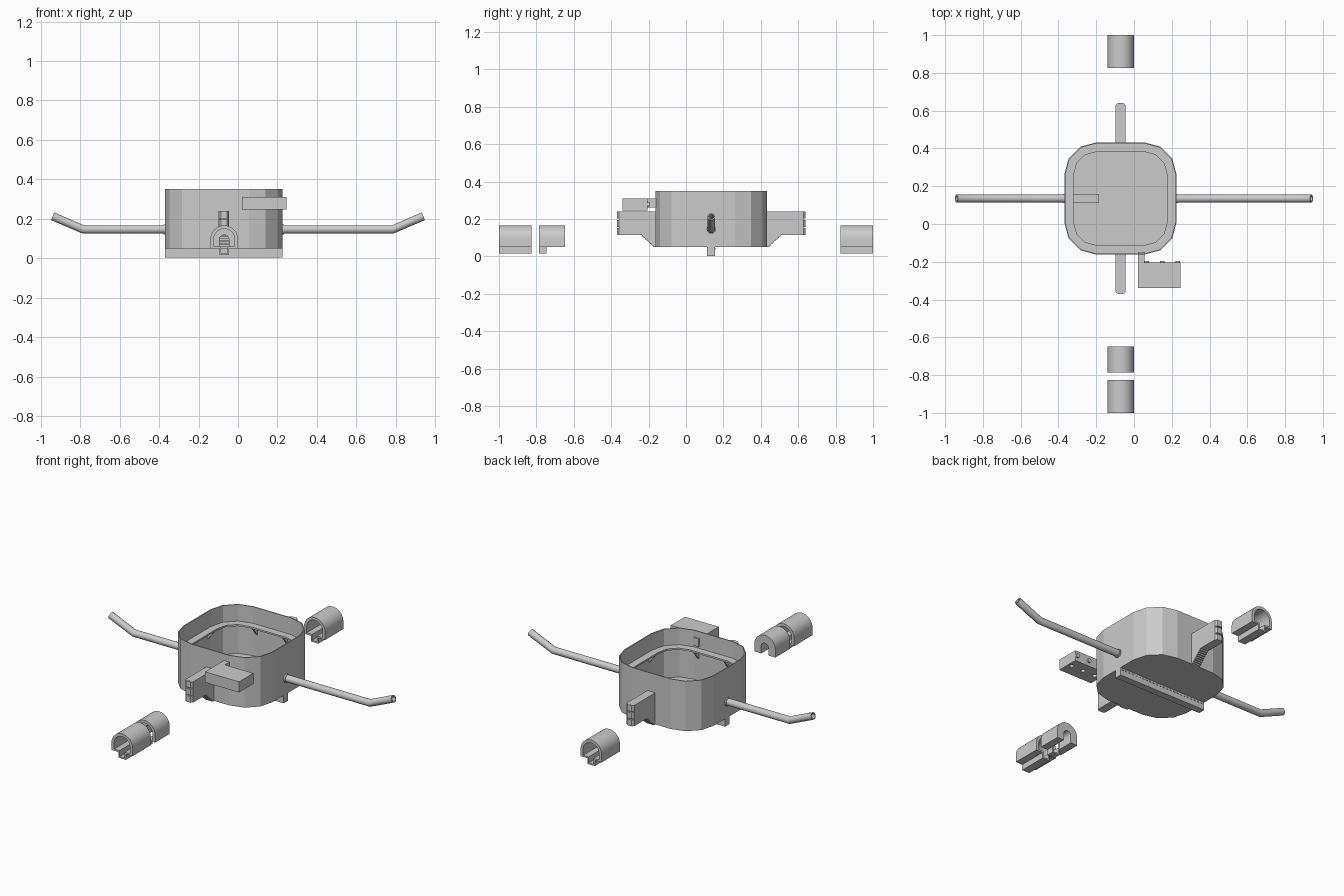
import bpy, bmesh
from math import sin, cos, pi, radians
from mathutils import Vector

if "Cube" in bpy.data.objects:
    bpy.data.objects.remove(bpy.data.objects["Cube"])

CX, CY = -0.072, 0.135


def finish(name, bm, smooth=False):
    bmesh.ops.recalc_face_normals(bm, faces=bm.faces[:])
    me = bpy.data.meshes.new(name)
    bm.to_mesh(me)
    bm.free()
    ob = bpy.data.objects.new(name, me)
    bpy.context.collection.objects.link(ob)
    if smooth:
        bpy.ops.object.select_all(action='DESELECT')
        ob.select_set(True)
        bpy.context.view_layer.objects.active = ob
        bpy.ops.object.shade_smooth_by_angle(angle=radians(35))
    return ob


# axis placements: u, v span the profile and t runs along the extrusion
def along_x(u, v, t): return (t, u, v)
def along_y(u, v, t): return (u, t, v)
def along_z(u, v, t): return (u, v, t)


def prism(name, pts, place, a, b, smooth=False):
    bm = bmesh.new()
    lo = [bm.verts.new(place(u, v, a)) for u, v in pts]
    hi = [bm.verts.new(place(u, v, b)) for u, v in pts]
    n = len(pts)
    bm.faces.new(lo)
    bm.faces.new(hi)
    for i in range(n):
        j = (i + 1) % n
        bm.faces.new((lo[i], lo[j], hi[j], hi[i]))
    return finish(name, bm, smooth)


def sleeve(name, outer, inner, place, a, b, smooth=False):
    bm = bmesh.new()
    rings = [[bm.verts.new(place(u, v, t)) for u, v in p]
             for p, t in ((outer, a), (outer, b), (inner, b), (inner, a))]
    n = len(outer)
    for k in range(4):
        p, q = rings[k], rings[(k + 1) % 4]
        for i in range(n):
            j = (i + 1) % n
            bm.faces.new((p[i], p[j], q[j], q[i]))
    return finish(name, bm, smooth)


def box(name, x0, x1, y0, y1, z0, z1):
    return prism(name, [(x0, y0), (x1, y0), (x1, y1), (x0, y1)], along_z, z0, z1)


def circle(cu, cv, r, n=12):
    return [(cu + r * cos(2 * pi * i / n), cv + r * sin(2 * pi * i / n)) for i in range(n)]


def rounded_square(half, flat=0.127, seg=3):
    r = half - flat
    pts = []
    for q, (sx, sy) in enumerate(((1, 1), (-1, 1), (-1, -1), (1, -1))):
        for i in range(seg + 1):
            a = pi / 2 * (q + i / seg)
            pts.append((CX + sx * flat + r * cos(a), CY + sy * flat + r * sin(a)))
    return pts


# main housing: thin wall, floor, and an inner ledge
sleeve("housing_wall", rounded_square(0.297), rounded_square(0.291), along_z, 0.05, 0.35)
prism("housing_floor", rounded_square(0.292), along_z, 0.05, 0.056)
sleeve("housing_ledge", rounded_square(0.292), rounded_square(0.247), along_z, 0.24, 0.25)
box("inner_block", -0.365, -0.185, 0.112, 0.158, 0.055, 0.085)

# ledge gussets, two on each side
for s in (-1, 1):
    for d in (-0.1, 0.1):
        tri = [(0.247, 0.24), (0.292, 0.24), (0.292, 0.185)]
        prism("ledge_gusset", [(CX + s * u, v) for u, v in tri], along_y,
              CY + d - 0.004, CY + d + 0.004)
        prism("ledge_gusset", [(CY + s * u, v) for u, v in tri], along_x,
              CX + d - 0.004, CX + d + 0.004)

# keel with a row of small teeth
box("keel", -0.369, 0.225, 0.112, 0.155, 0.003, 0.05)
for i in range(24):
    x = -0.35 + i * 0.0243
    box("keel_tooth", x - 0.005, x + 0.005, 0.154, 0.158, 0.036, 0.046)

# front and back tabs with stepped undersides and ribbed noses
STEPS = 8
for side, s in (("front", -1), ("back", 1)):
    prof = [(0.29, 0.24), (0.494, 0.24), (0.494, 0.115), (0.37, 0.115)]
    for i in range(STEPS):
        u = 0.37 - 0.068 * (i + 1) / STEPS
        prof += [(u + 0.068 / STEPS, 0.115 - 0.065 * (i + 1) / STEPS),
                 (u, 0.115 - 0.065 * (i + 1) / STEPS)]
    prof.append((0.29, 0.05))
    prism(side + "_tab", [(CY + s * u, v) for u, v in prof], along_x, CX - 0.026, CX + 0.026)
    for k in range(3):
        z = 0.115 + k * 0.0437
        nose = [(CX - 0.026, CY + s * 0.493), (CX + 0.026, CY + s * 0.493),
                (CX + 0.015, CY + s * 0.505), (CX - 0.015, CY + s * 0.505)]
        prism(side + "_tab_rib", nose, along_z, z, z + 0.037)

# side arms: hollow bent rods with collars at the wall
for side, s in (("left", -1), ("right", 1)):
    wall = 0.225 if s > 0 else 0.368
    path = [((wall - 0.004, 0.146), 0), ((0.785, 0.146), radians(11)), ((0.94, 0.213), radians(22))]
    bm = bmesh.new()
    loops = []
    for r in (0.021, 0.014):
        for (x, z), tilt in path:
            loops.append([bm.verts.new((s * (x - r * sin(a) * sin(tilt)), CY + r * cos(a),
                                        z + r * sin(a) * cos(tilt)))
                          for a in (2 * pi * i / 16 for i in range(16))])
    for p, q in ((0, 1), (1, 2), (2, 5), (5, 4), (4, 3), (3, 0)):
        for i in range(16):
            j = (i + 1) % 16
            bm.faces.new((loops[p][i], loops[p][j], loops[q][j], loops[q][i]))
    finish(side + "_arm", bm, True)
    prism(side + "_arm_collar", circle(CY, 0.146, 0.025, 16), along_x,
          s * (wall - 0.003), s * (wall + 0.009), True)


# arched sleeves with a channel underneath
def keyhole(r, base, w, low, cx=-0.07, n=16):
    arch = [(cx + r * cos(pi * i / n), 0.096 + r * sin(pi * i / n)) for i in range(n + 1)]
    return arch + [(cx - r, base), (cx - w, base), (cx - w, low),
                   (cx + w, low), (cx + w, base), (cx + r, base)]


for name, a, b in (("front_sleeve", -1.0, -0.827), ("middle_sleeve", -0.787, -0.745),
                   ("back_sleeve", 0.827, 1.0)):
    sleeve(name, keyhole(0.07, 0.05, 0.025, 0.016), keyhole(0.053, 0.06, 0.017, 0.024),
           along_y, a, b, True)

# solid half of the middle sleeve, with an arched doorway through it
N = 16
solid = [(-0.07 + 0.07 * cos(pi * i / N), 0.096 + 0.07 * sin(pi * i / N)) for i in range(N + 1)]
door = [(-0.07 + 0.024 * cos(pi * i / N), 0.094 + 0.024 * sin(pi * i / N)) for i in range(N + 1)]
outline = [(0.0, 0.05)] + solid + [(-0.14, 0.05), (-0.094, 0.05)] + door[::-1] + [(-0.046, 0.05)]
prism("middle_sleeve_end", outline, along_y, -0.745, -0.648, True)

# side box with stub, pins and drilled underside
block = box("side_box", 0.02, 0.245, -0.34, -0.205, 0.246, 0.31)
box("side_box_stub", 0.02, 0.056, -0.206, -0.148, 0.262, 0.31)
for i, x in enumerate((0.068, 0.15, 0.232)):
    prism("side_box_pin", circle(x, 0.278, 0.012), along_y, -0.207, -0.196, True)
    cutter = prism("hole_cutter", circle(x - 0.01, -0.265, 0.014), along_z, 0.235, 0.275)
    cutter.hide_render = True
    cutter.hide_viewport = True
    m = block.modifiers.new("hole", 'BOOLEAN')
    m.operation = 'DIFFERENCE'
    m.object = cutter
